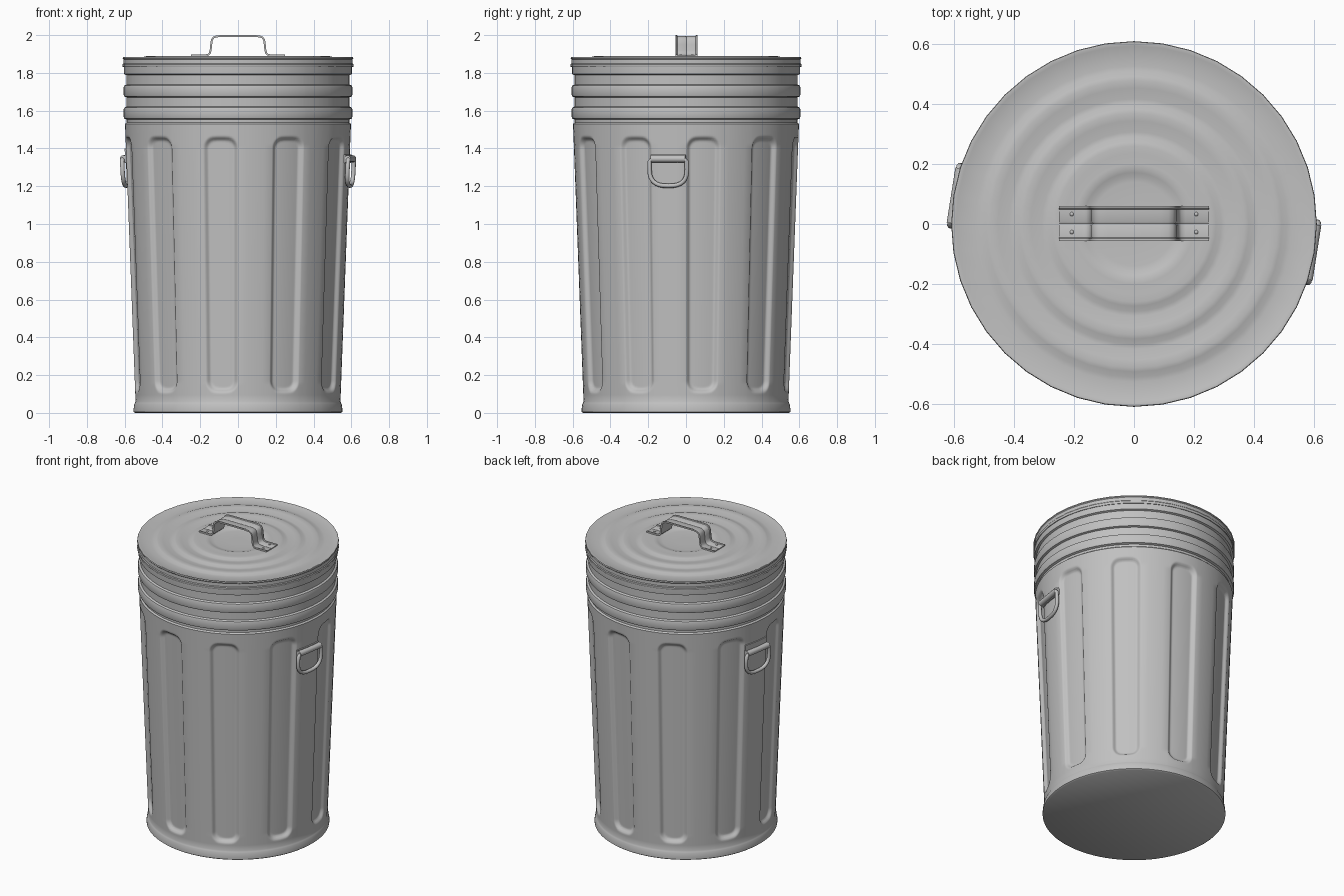
import bpy, bmesh, math
from mathutils import Matrix, Vector

if "Cube" in bpy.data.objects:
    bpy.data.objects.remove(bpy.data.objects["Cube"])

metal = bpy.data.materials.new("galvanised_grey")
metal.diffuse_color = (0.53, 0.53, 0.53, 1)
metal.use_nodes = True
metal.node_tree.nodes["Principled BSDF"].inputs["Base Color"].default_value = metal.diffuse_color


def finish(name, bm, angle=38, matrix=None):
    bmesh.ops.remove_doubles(bm, verts=bm.verts, dist=1e-5)
    bmesh.ops.recalc_face_normals(bm, faces=bm.faces)
    if matrix:
        bm.transform(matrix)
    me = bpy.data.meshes.new(name)
    bm.to_mesh(me)
    bm.free()
    me.materials.append(metal)
    me.shade_smooth()
    me.set_sharp_from_angle(angle=math.radians(angle))
    ob = bpy.data.objects.new(name, me)
    bpy.context.collection.objects.link(ob)
    return ob


def skin(bm, rings, wrap_rings=False, caps=False):
    """Join closed rings of points with quads."""
    vs = [[bm.verts.new(p) for p in r] for r in rings]
    n = len(vs[0])
    for i in range(len(vs) if wrap_rings else len(vs) - 1):
        a, b = vs[i], vs[(i + 1) % len(vs)]
        for j in range(n):
            k = (j + 1) % n
            bm.faces.new((a[j], a[k], b[k], b[j]))
    if caps:
        bm.faces.new(vs[0])
        bm.faces.new(vs[-1])


def revolve(name, profile, angles, dent=lambda a, r, z: 0, cap_first=False, cap_last=False):
    bm = bmesh.new()
    rings = []
    for r, z in profile:
        ring = []
        for deg in angles:
            q = r - dent(deg, r, z)
            a = math.radians(deg)
            ring.append((q * math.cos(a), q * math.sin(a), z))
        rings.append(ring)
    skin(bm, rings)
    bm.verts.ensure_lookup_table()
    n = len(angles)
    if cap_first:
        bm.faces.new(bm.verts[:n])
    if cap_last:
        bm.faces.new(bm.verts[-n:])
    return finish(name, bm)


# body: tapered wall with ten recessed round-cornered flutes
def flute(deg, r, z):
    if not 0.09 < z < 1.48:
        return 0
    u = math.radians((deg - 9 + 18) % 36 - 18) * r
    c = 0.065
    qx = abs(u) - (math.radians(9.2) * r - c)
    qz = abs(z - 0.785) - (0.68 - c)
    d = math.hypot(max(qx, 0), max(qz, 0)) + min(max(qx, qz), 0) - c
    t = min(max(-d / 0.026, 0), 1)
    return 0.022 * t * t * (3 - 2 * t)


half = [-0.3, 0.3, 0.9, 1.5, 2.1, 2.8, 3.7, 5, 7]
offsets = half + [9] + [18 - h for h in reversed(half)] + [22.5, 27, 31.5]
fine = [36 * k + o for k in range(10) for o in offsets]


def wall(z):
    return 0.542 + (z - 0.05) * (0.598 - 0.542) / 1.48


zs = [0.06] + [0.095 + 0.008 * i for i in range(16)] + [0.35, 0.6, 0.8, 1.0, 1.2] \
    + [1.355 + 0.008 * i for i in range(16)] + [1.5, 1.53]
profile = [(0.545, 0), (0.553, 0.006), (0.553, 0.02), (0.549, 0.045), (0.546, 0.052)]
profile += [(wall(z), z) for z in zs]
# three rolled bands under the lid
profile += [(0.589, 1.538), (0.589, 1.553)]
for z in (1.558, 1.675):
    profile += [(0.602, z), (0.605, z + 0.008), (0.605, z + 0.05),
                (0.602, z + 0.058), (0.59, z + 0.064), (0.59, z + 0.113)]
profile += [(0.602, 1.793), (0.603, 1.80), (0.603, 1.85)]
revolve("can_body", profile, fine, flute, cap_first=True)

# lid: turned-down rim and concentric stepped rings
lid = [(0.596, 1.832), (0.609, 1.83), (0.611, 1.834), (0.611, 1.845), (0.607, 1.85),
       (0.607, 1.872), (0.611, 1.877), (0.609, 1.884), (0.604, 1.885), (0.595, 1.881)]
for r in (0.5, 0.39, 0.28):
    lid += [(r + 0.028, 1.879), (r + 0.012, 1.880), (r - 0.006, 1.887),
            (r - 0.02, 1.8895), (r - 0.045, 1.887)]
lid += [(0.2, 1.8885), (0.185, 1.888), (0.172, 1.884), (0.158, 1.879), (0.14, 1.877), (0.05, 1.877)]
revolve("lid", lid, [9 * i for i in range(40)], cap_last=True)

# lid handle: bent strap with raised edges and a centre groove
right = [(0.0, 1.996), (0.09, 1.996), (0.115, 1.994), (0.13, 1.988), (0.139, 1.976),
         (0.143, 1.95), (0.146, 1.92), (0.15, 1.905), (0.158, 1.897), (0.172, 1.894), (0.25, 1.894)]
path = [(-x, z) for x, z in reversed(right[1:])] + right
section = [(-0.058, 0.004), (-0.051, 0.004), (-0.047, 0), (-0.006, 0), (0, -0.003), (0.006, 0),
           (0.047, 0), (0.051, 0.004), (0.058, 0.004), (0.058, -0.006), (-0.058, -0.006)]
rings = []
for i, (x, z) in enumerate(path):
    a, b = path[max(i - 1, 0)], path[min(i + 1, len(path) - 1)]
    t = Vector((b[0] - a[0], b[1] - a[1])).normalized()
    rings.append([(x - t.y * h, y + 0.002, z + t.x * h) for y, h in section])
bm = bmesh.new()
skin(bm, rings, caps=True)
finish("lid_handle", bm)

# rivets on the handle feet
bm = bmesh.new()
for x in (-0.208, 0.208):
    for y in (-0.027, 0.033):
        bmesh.ops.create_uvsphere(bm, u_segments=10, v_segments=6, radius=0.007,
                                  matrix=Matrix.Translation((x, y, 1.894)) @ Matrix.Diagonal((1, 1, 0.6, 1)))
finish("handle_rivets", bm)


# side handles: hinge plate, curled hinge and hanging D-shaped bail
def side_handle(name, deg, plate_top):
    turn = Matrix.Rotation(math.radians(deg), 4, 'Z')
    bm = bmesh.new()
    bands = []
    for i in range(9):
        a = math.radians(-9 + 18 * i / 8)
        bands.append([(r * math.cos(a), r * math.sin(a), z) for r, z in
                      ((0.575, 1.322), (0.598, 1.322), (0.600, plate_top), (0.575, plate_top))])
    skin(bm, bands, caps=True)
    bmesh.ops.create_cone(bm, cap_ends=True, segments=16, radius1=0.019, radius2=0.019, depth=0.186,
                          matrix=Matrix.Translation((0.6, 0, 1.345)) @ Matrix.Rotation(math.pi / 2, 4, 'X'))
    finish(name + "_hinge", bm, matrix=turn)

    pts = [(-0.088, 1.345), (-0.099, 1.33)]
    for i in range(17):
        a = math.pi * i / 16
        c, s = math.cos(a), max(math.sin(a), 0)
        pts.append((-0.1 * math.copysign(abs(c) ** 0.75, c), 1.29 - 0.088 * s ** 0.75))
    pts += [(0.099, 1.33), (0.088, 1.345)]
    rings = []
    for i, (y, z) in enumerate(pts):
        (y0, z0), (y1, z1) = pts[i - 1], pts[(i + 1) % len(pts)]
        n = Vector((0, z1 - z0, y0 - y1)).normalized()
        mid = Vector((0.606 - (1.345 - z) * 0.05, y, z))
        rings.append([mid + 0.0115 * (n * math.cos(t) + Vector((1, 0, 0)) * math.sin(t))
                      for t in (math.tau * k / 10 for k in range(10))])
    bm = bmesh.new()
    skin(bm, rings, wrap_rings=True)
    finish(name + "_bail", bm, angle=60, matrix=turn)


side_handle("right_handle", -9, 1.368)
side_handle("left_handle", 171, 1.40)
